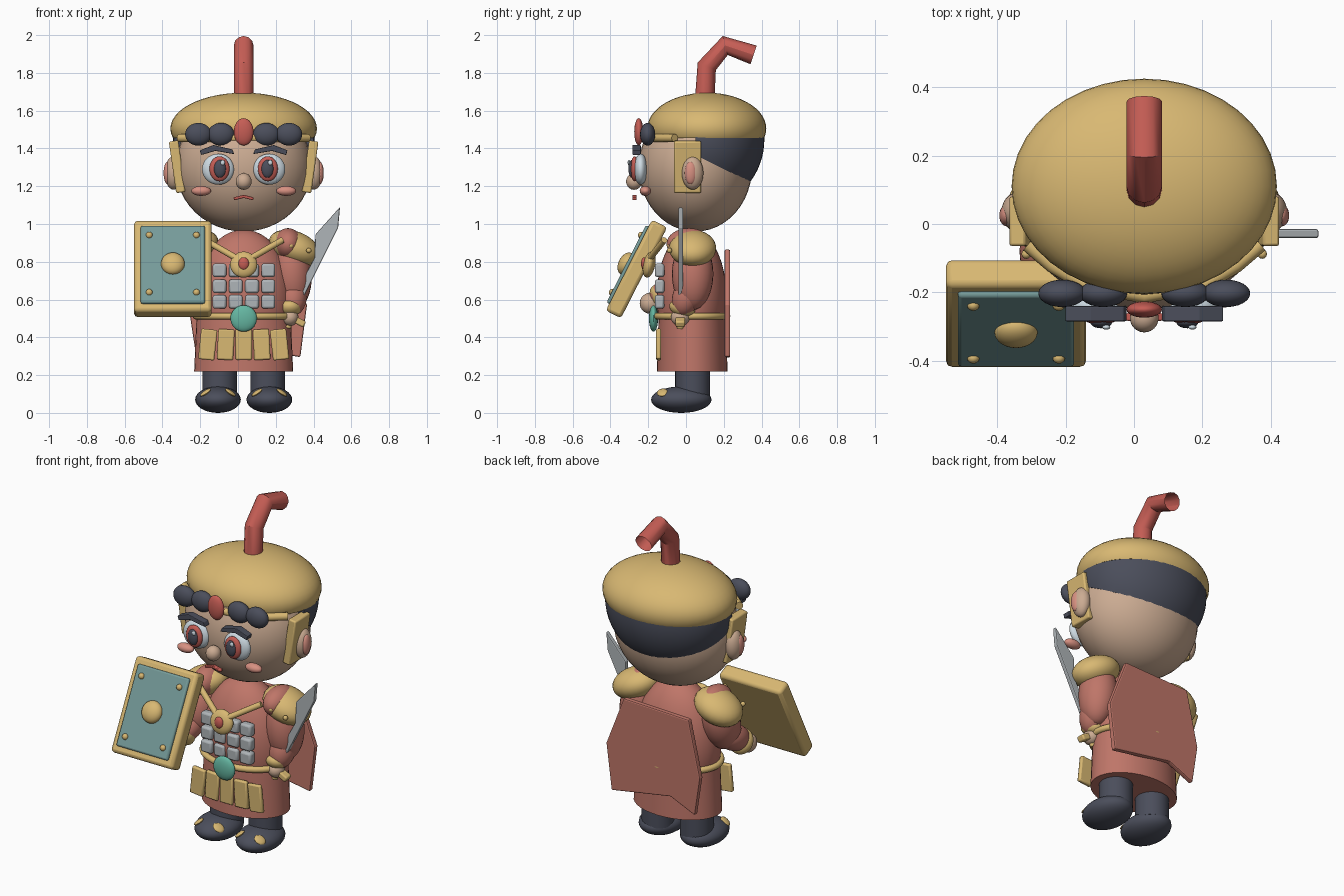
import bpy, bmesh, math
from mathutils import Vector, Matrix, Euler

if "Cube" in bpy.data.objects:
    bpy.data.objects.remove(bpy.data.objects["Cube"])

CX = 0.03  # symmetry line of the figure


def material(name, r, g, b):
    m = bpy.data.materials.new(name)
    m.diffuse_color = (r, g, b, 1)
    m.use_nodes = True
    m.node_tree.nodes["Principled BSDF"].inputs["Base Color"].default_value = m.diffuse_color
    return m


GOLD = material("gold", .69, .48, .17)
SALMON = material("salmon", .52, .18, .14)
RED = material("red", .56, .11, .09)
DARK = material("dark slate", .07, .076, .105)
SKIN = material("skin", .60, .41, .29)
TEAL = material("dull teal", .18, .33, .32)
GEM = material("gem green", .13, .47, .36)
WHITE = material("eye white", .62, .71, .77)
STEEL = material("steel", .43, .46, .48)
PINK = material("pink", .68, .28, .22)


def finish(name, bm, mat, loc=(0, 0, 0), rot=(0, 0, 0), bevel=0, smooth=40):
    bmesh.ops.recalc_face_normals(bm, faces=bm.faces[:])
    me = bpy.data.meshes.new(name)
    bm.to_mesh(me)
    bm.free()
    me.materials.append(mat)
    ob = bpy.data.objects.new(name, me)
    bpy.context.collection.objects.link(ob)
    ob.location = loc
    ob.rotation_euler = [math.radians(a) for a in rot]
    if bevel:
        mod = ob.modifiers.new("soft edges", 'BEVEL')
        mod.width, mod.segments = bevel, 2
    if smooth:
        bpy.ops.object.select_all(action='DESELECT')
        ob.select_set(True)
        bpy.context.view_layer.objects.active = ob
        bpy.ops.object.shade_smooth_by_angle(angle=math.radians(smooth))
    return ob


def ball(name, mat, loc, rad, rot=(0, 0, 0), seg=24, cuts=()):
    """Ellipsoid; each cut is (point, normal) in local space, removing the normal side."""
    bm = bmesh.new()
    bmesh.ops.create_uvsphere(bm, u_segments=seg, v_segments=seg * 2 // 3, radius=1)
    bmesh.ops.scale(bm, vec=rad, verts=bm.verts[:])
    for co, no in cuts:
        r = bmesh.ops.bisect_plane(bm, geom=bm.verts[:] + bm.edges[:] + bm.faces[:],
                                   plane_co=co, plane_no=no, clear_outer=True)
        edges = [g for g in r['geom_cut'] if isinstance(g, bmesh.types.BMEdge)]
        bmesh.ops.holes_fill(bm, edges=edges)
    return finish(name, bm, mat, loc, rot)


def box(name, mat, loc, size, rot=(0, 0, 0), bevel=.008):
    bm = bmesh.new()
    bmesh.ops.create_cube(bm, size=1)
    bmesh.ops.scale(bm, vec=size, verts=bm.verts[:])
    return finish(name, bm, mat, loc, rot, bevel, 30)


def drum(name, mat, loc, rx, ry, h, rx2=None):
    bm = bmesh.new()
    bmesh.ops.create_cone(bm, cap_ends=True, segments=36, radius1=1, radius2=(rx2 or rx) / rx, depth=h)
    bmesh.ops.scale(bm, vec=(rx, ry, 1), verts=bm.verts[:])
    return finish(name, bm, mat, loc)


def plate(name, mat, outline, y, t, bevel=.004):
    """Flat x-z outline, extruded along y."""
    bm = bmesh.new()
    f = bm.faces.new([bm.verts.new((x, y - t / 2, z)) for x, z in outline])
    ext = bmesh.ops.extrude_face_region(bm, geom=[f])['geom']
    bmesh.ops.translate(bm, vec=(0, t, 0), verts=[v for v in ext if isinstance(v, bmesh.types.BMVert)])
    return finish(name, bm, mat, bevel=bevel, smooth=0)


def tube(name, mat, pts, r, cyclic=False, caps=True):
    cu = bpy.data.curves.new(name, 'CURVE')
    cu.dimensions, cu.bevel_depth, cu.bevel_resolution = '3D', r, 4
    cu.use_fill_caps = caps
    sp = cu.splines.new('POLY')
    sp.points.add(len(pts) - 1)
    for p, co in zip(sp.points, pts):
        p.co = (*co, 1)
    sp.use_cyclic_u = cyclic
    cu.materials.append(mat)
    ob = bpy.data.objects.new(name, cu)
    bpy.context.collection.objects.link(ob)
    bpy.ops.object.select_all(action='DESELECT')
    ob.select_set(True)
    bpy.context.view_layer.objects.active = ob
    bpy.ops.object.convert(target='MESH')
    bpy.ops.object.shade_smooth_by_angle(angle=math.radians(32))


# Head, hair and domed cap with open plume tube
ball("head", SKIN, (CX, .05, 1.30), (.36, .30, .34), seg=36)
ball("hair", DARK, (CX, .10, 1.45), (.375, .315, .35), seg=48,
     cuts=[((0, 0, .03), (0, 0, 1)), ((0, -.05, 0), (0, -1, 0)), ((0, -.02, -.10), (0, -.5, -1))])
ball("cap", GOLD, (CX, .11, 1.505), (.388, .315, .19), seg=40, cuts=[((0, 0, -.05), (0, 0, -1))])
tube("plume", RED, [(CX, .098, 1.64), (CX, .11, 1.835), (CX, .208, 1.945), (CX, .358, 1.895)], .052, caps=False)

# Headband with beads and centre jewel
band = [(-.34, -.06), (-.27, -.12), (-.17, -.18), (0, -.21), (.17, -.18), (.27, -.12), (.34, -.06)]
tube("headband", GOLD, [(CX + x, y, 1.455) for x, y in band], .022)
for dx in (-.24, -.12, .12, .24):
    ball("headband_bead", DARK, (CX + dx, -.203, 1.475), (.07, .04, .06))
ball("headband_jewel", RED, (CX, -.25, 1.488), (.052, .024, .072))

# Face
for s in (-1, 1):
    ball("eye", WHITE, (CX + s * .135, -.24, 1.29), (.085, .036, .082))
    ball("iris", RED, (CX + s * .128, -.272, 1.292), (.053, .022, .066))
    ball("pupil", DARK, (CX + s * .126, -.287, 1.292), (.032, .018, .047))
    ball("eye_glint", WHITE, (CX + s * .126 + .015, -.302, 1.325), (.012, .007, .014), seg=12)
    brow = [(.05, 1.37), (.06, 1.395), (.16, 1.418), (.232, 1.39), (.225, 1.365), (.15, 1.387)]
    plate("eyebrow", DARK, [(CX + s * x, z) for x, z in brow], -.262, .045)
    ball("cheek", PINK, (CX + s * .225, -.215, 1.175), (.052, .03, .026))
    box("lip", RED, (CX + s * .025, -.272, 1.14), (.056, .022, .016), (0, s * 14, 0), .004)
    # Ears and cheek guards
    ball("ear", SKIN, (CX + s * .372, .035, 1.27), (.046, .057, .088))
    ball("inner_ear", PINK, (CX + s * .402, .025, 1.27), (.022, .032, .06))
    box("cheek_guard", GOLD, (CX + s * .352, .008, 1.303), (.05, .145, .275), (0, s * 8, 0))
ball("nose", SKIN, (CX, -.275, 1.225), (.042, .042, .044))

# Torso, skirt and belt
ball("torso", SALMON, (CX, .03, .61), (.255, .185, .36), seg=36)
drum("skirt", SALMON, (CX, .033, .36), .262, .187, .28, .25)
ring = [(CX + .252 * math.cos(a), .03 + .187 * math.sin(a), .512)
        for a in [i * math.tau / 36 for i in range(36)]]
tube("belt", GOLD, ring, .018, cyclic=True)
ball("belt_gem", GEM, (CX, -.172, .50), (.07, .024, .07))
for i in range(-2, 3):
    box("skirt_tasset", GOLD, (CX + i * .095, -.145, .362), (.086, .026, .162), (0, -3 * i, 0))

# Chest tiles, medallion and straps
for z in (.755, .67, .588):
    for dx in (-.128, -.042, .044, .13):
        box("chest_tile", STEEL, (CX + dx, -.14, z), (.072, .05, .072), bevel=.012)
ball("medallion", GOLD, (CX, -.195, .785), (.072, .032, .07), (-12, 0, 0))
ball("medallion_stone", RED, (CX, -.222, .79), (.028, .016, .034))
for s in (-1, 1):
    tube("chest_strap", GOLD, [(CX + s * .04, -.19, .82), (CX + s * .205, -.115, .915)], .017)

# Shoulders, legs and shoes
for s in (-1, 1):
    ball("shoulder_pad", GOLD, (CX + s * .27, .035, .872), (.143, .125, .088), (0, s * 22, 0))
    ball("shoulder_patch", SALMON, (CX + s * .235, .015, .895), (.075, .118, .083))
    for dx, z in ((.25, .885), (.345, .86)):
        ball("shoulder_rivet", GOLD, (CX + s * dx, -.088, z), (.014, .014, .014), seg=12)
    drum("leg", DARK, (CX + s * .127, .035, .20), .092, .092, .24)
    ball("shoe", DARK, (CX + s * .136, -.025, .07), (.121, .16, .07))
    for t in (-1, 1):
        ball("shoe_trim", GOLD, (CX + s * .136 + t * .066, -.125, .108), (.034, .03, .010),
             (25, t * 28, t * 25), seg=12)

# Right-hand arm holding the sword
ball("sword_upper_arm", SALMON, (.285, .035, .735), (.105, .11, .19), (0, -4, 0))
ball("sword_forearm", SALMON, (.29, .005, .62), (.075, .075, .11), (-20, 0, 0))
ball("sword_cuff", GOLD, (.275, -.02, .555), (.062, .07, .045), (-15, 0, 0))
ball("sword_hand", SKIN, (.275, -.03, .505), (.045, .05, .045))
tube("sword_grip", GOLD, [(.262, -.03, .45), (.295, -.03, .545)], .018)
box("sword_guard", GOLD, (.30, -.03, .495), (.12, .05, .035), (0, 28, 0))
plate("sword_blade", STEEL, [(.54, 1.09), (.53, .98), (.315, .55), (.27, .57), (.405, .82), (.41, .945)],
      -.028, .026, .006)

# Left-hand arm holding the shield
ball("shield_upper_arm", SALMON, (-.235, .0, .76), (.10, .11, .17), (-22, 0, 0))
ball("shield_forearm", SALMON, (-.26, -.08, .65), (.075, .12, .075), (25, 0, 0))
ball("shield_cuff", GOLD, (-.27, -.135, .61), (.072, .05, .075), (30, 0, 0))
ball("shield_hand", SKIN, (-.275, -.19, .58), (.05, .055, .055))

# Shield, leaning back; parts placed in its own tilted frame
TILT = -27
frame = Matrix.Translation((-.345, -.262, .762)) @ Euler((math.radians(TILT), 0, 0)).to_matrix().to_4x4()


def on_shield(x, y, z):
    return frame @ Vector((x, y, z))


box("shield_frame", GOLD, on_shield(0, 0, 0), (.41, .09, .54), (TILT, 0, 0), .018)
box("shield_panel", TEAL, on_shield(0, -.048, 0), (.34, .026, .46), (TILT, 0, 0), .01)
ball("shield_boss", GOLD, on_shield(0, -.062, 0), (.063, .04, .063), (TILT, 0, 0))
for sx in (-1, 1):
    for sz in (-1, 1):
        ball("shield_rivet", GOLD, on_shield(sx * .125, -.06, sz * .17), (.018, .016, .018), seg=12)

# Stiff cape on the back
plate("cape", SALMON, [(.25, .865), (-.18, .85), (-.255, .52), (-.22, .29), (-.06, .36), (.33, .295), (.365, .57)],
      .219, .03, .008)
